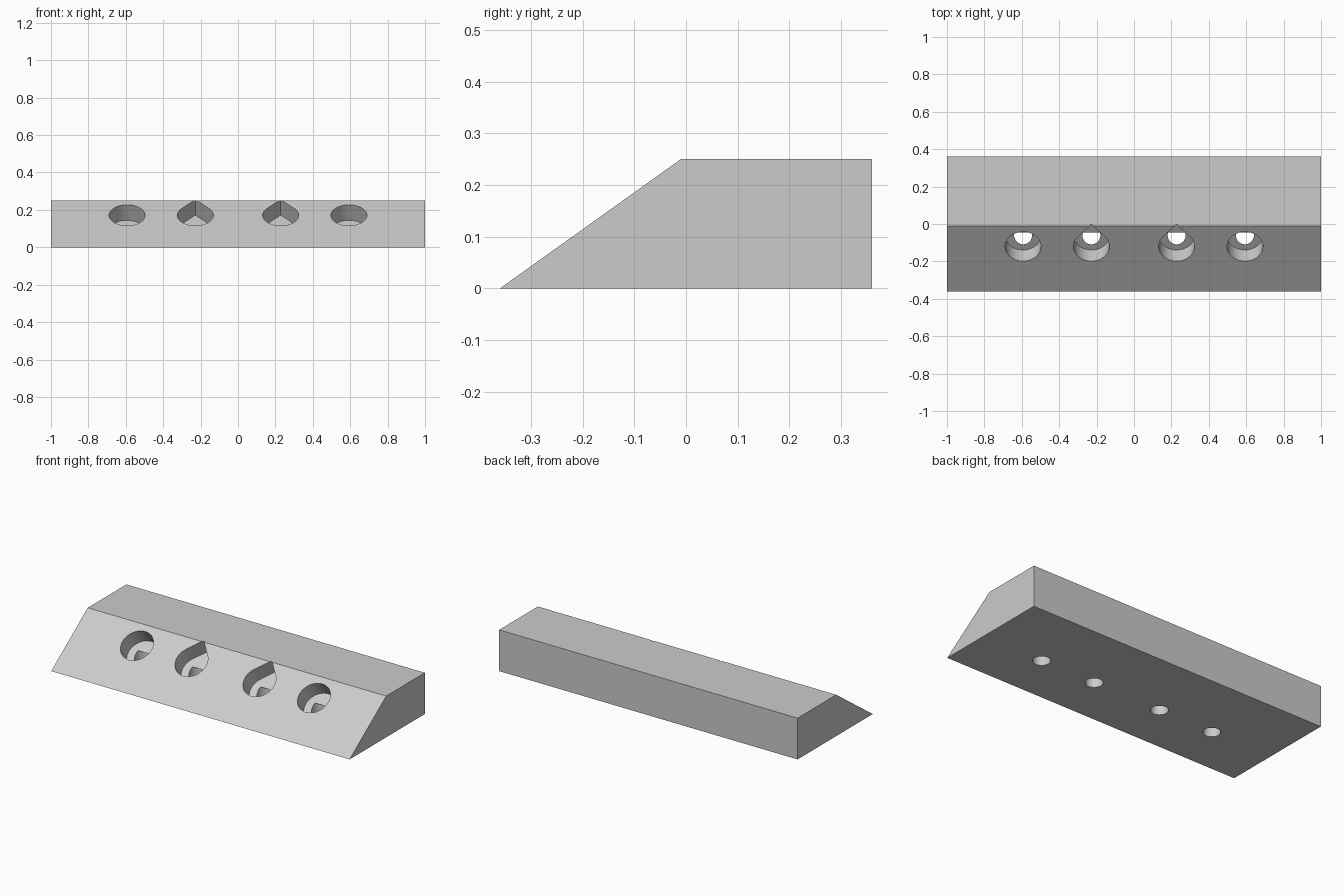
import bpy
import bmesh
from math import acos, atan2, cos, sin, pi, radians
from mathutils import Matrix, Vector

old = bpy.data.objects.get("Cube")
if old:
    bpy.data.objects.remove(old, do_unlink=True)

grey = bpy.data.materials.new("light grey")
grey.use_nodes = True
grey.diffuse_color = (0.6, 0.6, 0.6, 1)
grey.node_tree.nodes["Principled BSDF"].inputs["Base Color"].default_value = (0.6, 0.6, 0.6, 1)

HALF_Y, HEIGHT, RIDGE_Y = 0.36, 0.25, -0.01
SLOPE = atan2(HEIGHT, RIDGE_Y + HALF_Y)
POCKET_Y, POCKET_R, POCKET_DEPTH = -0.12, 0.096, 0.102
BORE_R, BORE_TOP = 0.048, 0.1


def prism(name, outline, low, high, matrix):
    """Extrude a flat outline from low to high along its local z axis."""
    bm = bmesh.new()
    face = bm.faces.new([bm.verts.new((x, y, low)) for x, y in outline])
    top = bmesh.ops.extrude_face_region(bm, geom=[face])["geom"]
    verts = [v for v in top if isinstance(v, bmesh.types.BMVert)]
    bmesh.ops.translate(bm, verts=verts, vec=(0, 0, high - low))
    bm.transform(matrix)
    bmesh.ops.recalc_face_normals(bm, faces=bm.faces)
    mesh = bpy.data.meshes.new(name)
    bm.to_mesh(mesh)
    bm.free()
    mesh.materials.append(grey)
    obj = bpy.data.objects.new(name, mesh)
    bpy.context.collection.objects.link(obj)
    return obj


def ring(radius, apex=None, steps=64):
    """Circle outline, or a teardrop with its point at +y when apex is set."""
    if apex is None:
        return [(radius * sin(2 * pi * i / steps), radius * cos(2 * pi * i / steps))
                for i in range(steps)]
    start = acos(radius / apex)
    span = 2 * (pi - start)
    arc = [start + span * i / steps for i in range(steps + 1)]
    return [(0, apex)] + [(radius * sin(a), radius * cos(a)) for a in arc]


def cut(target, cutter):
    cutter.hide_render = True
    mod = target.modifiers.new("cut", "BOOLEAN")
    mod.operation = "DIFFERENCE"
    mod.solver = "EXACT"
    mod.object = cutter
    bpy.context.view_layer.objects.active = target
    bpy.ops.object.modifier_apply(modifier=mod.name)
    bpy.data.objects.remove(cutter, do_unlink=True)


# Wedge-fronted bar: side profile in (y, z) extruded along x
side_to_x = Matrix(((0, 0, 1, 0), (1, 0, 0, 0), (0, 1, 0, 0), (0, 0, 0, 1)))
profile = [(-HALF_Y, 0), (HALF_Y, 0), (HALF_Y, HEIGHT), (RIDGE_Y, HEIGHT)]
bar = prism("wedge_bar", profile, -1, 1, side_to_x)

# Recessed pockets square to the slope, each with a vertical screw hole
pocket_z = (POCKET_Y + HALF_Y) * HEIGHT / (RIDGE_Y + HALF_Y)
bore_y = POCKET_Y + POCKET_DEPTH * sin(SLOPE)
for x, apex in ((0.593, None), (0.228, 1.5 * POCKET_R)):
    for side in (-1, 1):
        tilt = Matrix.Translation(Vector((side * x, POCKET_Y, pocket_z))) @ Matrix.Rotation(SLOPE, 4, "X")
        cut(bar, prism("pocket_cutter", ring(POCKET_R, apex), -POCKET_DEPTH, 0.1, tilt))
        place = Matrix.Translation(Vector((side * x, bore_y, 0)))
        cut(bar, prism("screw_hole_cutter", ring(BORE_R), -0.1, BORE_TOP, place))

# Smooth hole walls, crisp edges
bpy.ops.object.select_all(action="DESELECT")
bar.select_set(True)
bpy.context.view_layer.objects.active = bar
bpy.ops.object.shade_smooth_by_angle(angle=radians(25))
